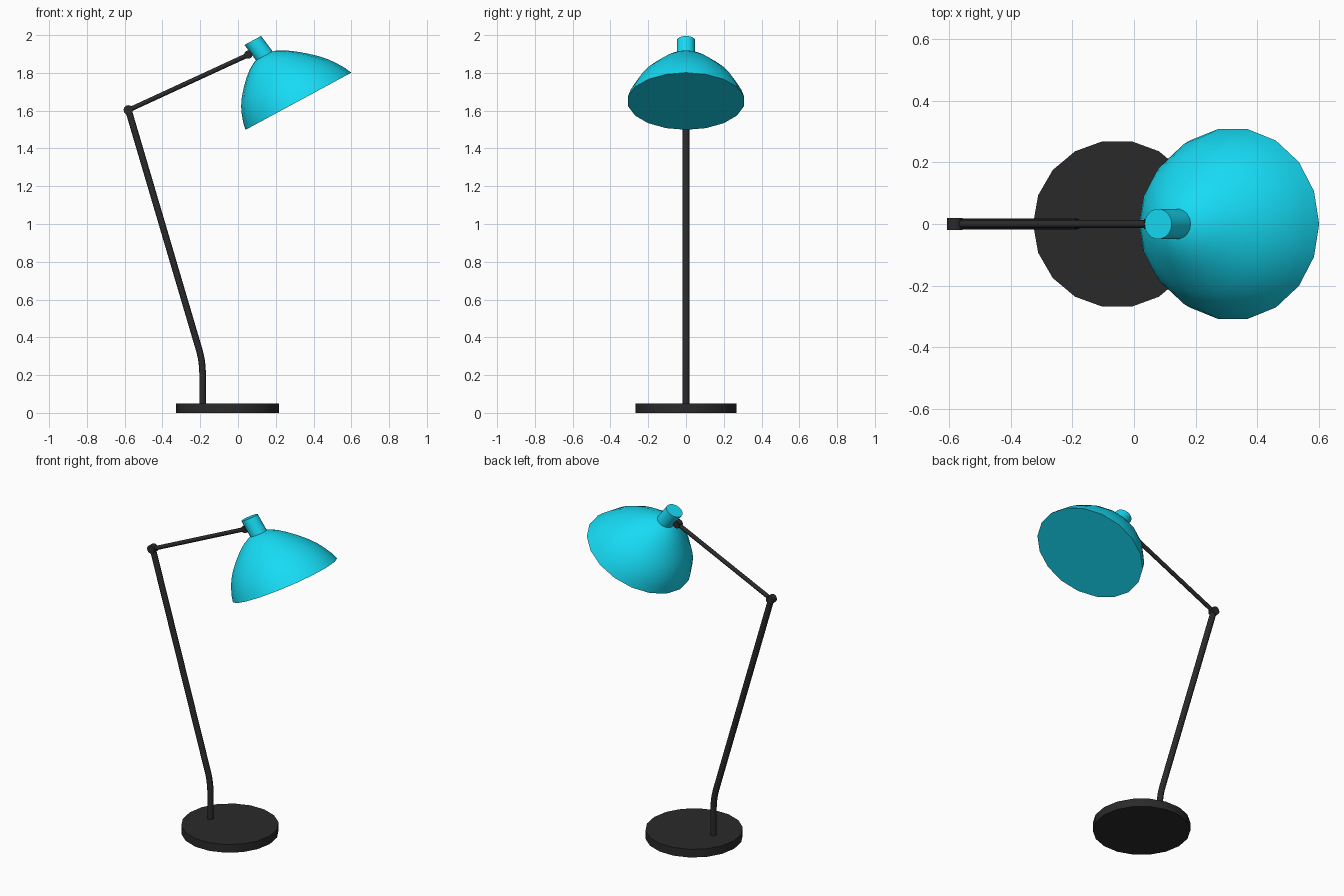
import bpy, bmesh
from math import sin, cos, radians, tau
from mathutils import Vector

if "Cube" in bpy.data.objects:
    bpy.data.objects.remove(bpy.data.objects["Cube"])


def material(name, rgb):
    m = bpy.data.materials.new(name)
    m.diffuse_color = (*rgb, 1)
    m.use_nodes = True
    m.node_tree.nodes["Principled BSDF"].inputs["Base Color"].default_value = m.diffuse_color
    return m


DARK = material("dark_metal", (0.023, 0.023, 0.023))
CYAN = material("cyan_enamel", (0.008, 0.71, 0.91))
Y = Vector((0, 1, 0))


def ring(centre, ax1, ax2, r1, r2, n):
    return [centre + ax1 * (r1 * cos(tau * i / n)) + ax2 * (r2 * sin(tau * i / n))
            for i in range(n)]


def loft(name, rings, mat):
    """Closed, capped tube through a list of rings."""
    bm = bmesh.new()
    loops = [[bm.verts.new(p) for p in r] for r in rings]
    n = len(loops[0])
    for a, b in zip(loops, loops[1:]):
        for i in range(n):
            j = (i + 1) % n
            bm.faces.new((a[i], a[j], b[j], b[i]))
    bm.faces.new(loops[0][::-1])
    bm.faces.new(loops[-1])
    bmesh.ops.recalc_face_normals(bm, faces=bm.faces)
    me = bpy.data.meshes.new(name)
    bm.to_mesh(me)
    bm.free()
    me.materials.append(mat)
    ob = bpy.data.objects.new(name, me)
    bpy.context.collection.objects.link(ob)
    bpy.ops.object.select_all(action='DESELECT')
    ob.select_set(True)
    bpy.context.view_layer.objects.active = ob
    bpy.ops.object.shade_smooth_by_angle(angle=radians(35))
    return ob


def rod(name, path, radius, n=12):
    """Round rod following (x, z) points in the y = 0 plane."""
    pts = [Vector((x, 0, z)) for x, z in path]
    rings = []
    for i, p in enumerate(pts):
        t = (pts[min(i + 1, len(pts) - 1)] - pts[max(i - 1, 0)]).normalized()
        rings.append(ring(p, t.cross(Y), Y, radius, radius, n))
    return loft(name, rings, DARK)


def pivot(name, x, z, radius, half):
    """Short cylinder lying along y."""
    loft(name, [ring(Vector((x, s * half, z)), Vector((1, 0, 0)), Vector((0, 0, 1)),
                     radius, radius, 12) for s in (-1, 1)], DARK)


# Base disc
loft("base", [ring(Vector((-0.055, 0, z)), Vector((1, 0, 0)), Y, 0.272, 0.272, 18)
              for z in (0, 0.05)], DARK)

# Arms and pivots
rod("lower_arm", [(-0.187, 0.04), (-0.187, 0.2), (-0.189, 0.245), (-0.194, 0.285),
                  (-0.203, 0.325), (-0.58, 1.603)], 0.0175)
pivot("elbow_pivot", -0.581, 1.604, 0.025, 0.019)
rod("upper_arm", [(-0.58, 1.603), (0.058, 1.897)], 0.0125)
pivot("head_pivot", 0.055, 1.897, 0.022, 0.017)

# Tilted lamp head: lathe profiles of (height along axis, radius), slightly sheared
TILT = radians(28.4)
U = Vector((cos(TILT), 0, sin(TILT)))
A = Vector((-sin(TILT), 0, cos(TILT)))
RIM = Vector((0.32, 0, 1.65))


def head_part(name, profile, shear):
    loft(name, [ring(RIM + A * a + U * (shear * a), U, Y, r * 1.02, r, 18)
                for a, r in profile], CYAN)


head_part("shade", [(0, 0.312), (0.04, 0.299), (0.08, 0.28), (0.12, 0.257),
                    (0.16, 0.226), (0.2, 0.188), (0.24, 0.144), (0.27, 0.105),
                    (0.292, 0.065), (0.303, 0.03)], -0.15)
head_part("socket_cap", [(0.285, 0.049), (0.398, 0.049)], -0.15)
